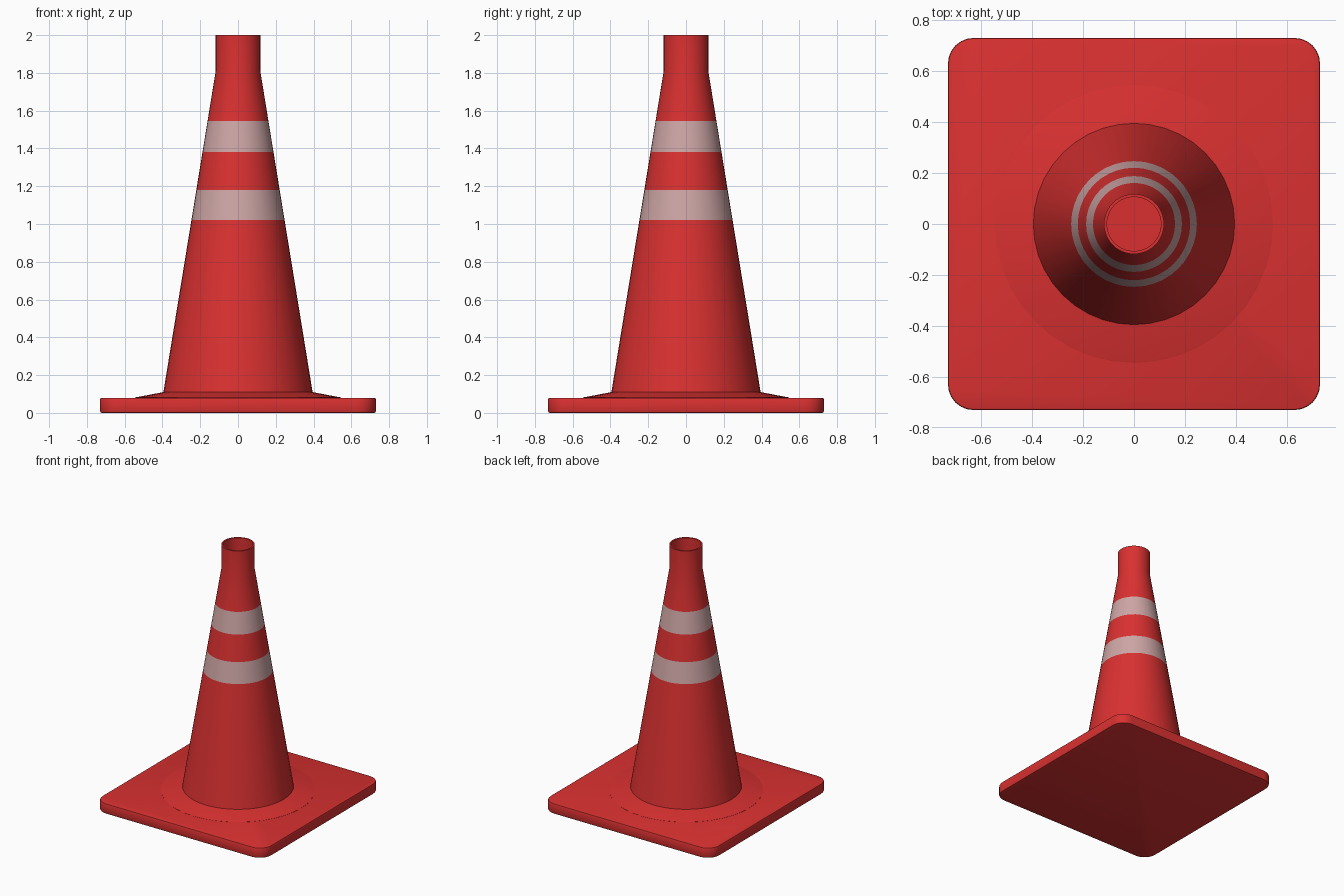
import bpy, bmesh, math

if "Cube" in bpy.data.objects:
    bpy.data.objects.remove(bpy.data.objects["Cube"])


def material(name, rgb):
    m = bpy.data.materials.new(name)
    m.diffuse_color = (*rgb, 1)
    m.use_nodes = True
    m.node_tree.nodes["Principled BSDF"].inputs["Base Color"].default_value = m.diffuse_color
    return m


RED = material("cone red", (0.70, 0.03, 0.03))
PALE = material("reflective band", (0.62, 0.38, 0.38))


def add_object(name, bm, mats):
    bmesh.ops.recalc_face_normals(bm, faces=bm.faces)
    me = bpy.data.meshes.new(name)
    bm.to_mesh(me)
    bm.free()
    for m in mats:
        me.materials.append(m)
    ob = bpy.data.objects.new(name, me)
    bpy.context.collection.objects.link(ob)
    bpy.ops.object.select_all(action='DESELECT')
    ob.select_set(True)
    bpy.context.view_layer.objects.active = ob
    bpy.ops.object.shade_smooth_by_angle(angle=math.radians(40))
    return ob


# Base plate: square slab with rounded corners and softened rims
HALF, THICK = 0.73, 0.08
bm = bmesh.new()
bmesh.ops.create_cube(bm, size=1)
for v in bm.verts:
    v.co = (v.co.x * 2 * HALF, v.co.y * 2 * HALF, (v.co.z + 0.5) * THICK)
uprights = [e for e in bm.edges if abs(e.verts[0].co.z - e.verts[1].co.z) > 0.01]
bmesh.ops.bevel(bm, geom=uprights, offset=0.1, segments=6, profile=0.5, affect='EDGES')
rims = [e for e in bm.edges if abs(e.verts[0].co.z - e.verts[1].co.z) < 0.001]
bmesh.ops.bevel(bm, geom=rims, offset=0.008, segments=2, profile=0.5, affect='EDGES')
add_object("base_plate", bm, [RED])

# Cone body: lathed profile with skirt, tapered wall, neck and hollow top
SIDES = 40


def wall(z):
    return 0.395 + (0.118 - 0.395) * (z - 0.11) / (1.81 - 0.11)


BANDS = [(1.02, 1.18), (1.38, 1.545)]
profile = [(0.545, 0.07), (0.545, 0.081), (0.538, 0.083), (0.395, 0.11)]
profile += [(wall(z), z) for band in BANDS for z in band]
profile += [(0.118, 1.81), (0.118, 2.0), (0.106, 2.0), (0.106, 1.83)]

bm = bmesh.new()
rings = []
for r, z in profile:
    rings.append([bm.verts.new((r * math.cos(2 * math.pi * i / SIDES),
                                r * math.sin(2 * math.pi * i / SIDES), z))
                  for i in range(SIDES)])
for a, b in zip(rings, rings[1:]):
    for i in range(SIDES):
        j = (i + 1) % SIDES
        bm.faces.new((a[i], a[j], b[j], b[i]))
bm.faces.new(rings[0][::-1])
bm.faces.new(rings[-1])

# Reflective bands by height
for f in bm.faces:
    z = f.calc_center_median().z
    if any(lo < z < hi for lo, hi in BANDS):
        f.material_index = 1
add_object("cone_body", bm, [RED, PALE])
